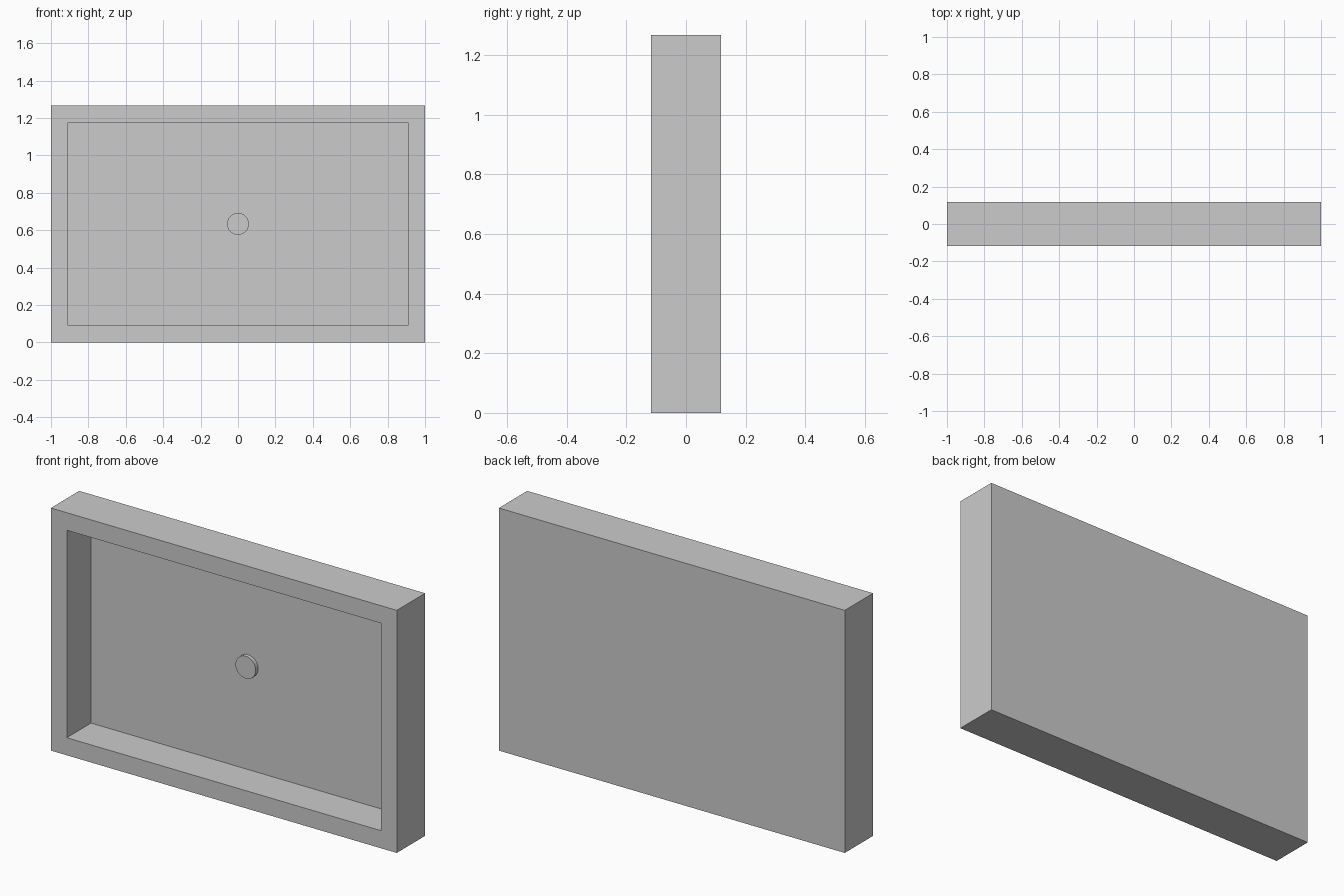
import bpy, bmesh
from math import pi
from mathutils import Matrix

if "Cube" in bpy.data.objects:
    bpy.data.objects.remove(bpy.data.objects["Cube"])

W, D, H = 2.0, 0.234, 1.268      # outer size
BORDER, DEPTH = 0.092, 0.2       # rim width and recess depth
FLOOR_Y = -D / 2 + DEPTH


def finish(name, bm):
    bmesh.ops.recalc_face_normals(bm, faces=bm.faces)
    mesh = bpy.data.meshes.new(name)
    bm.to_mesh(mesh)
    bm.free()
    obj = bpy.data.objects.new(name, mesh)
    bpy.context.collection.objects.link(obj)
    return obj


# Shallow box: inset the front face, then push it in to form the recess
bm = bmesh.new()
bmesh.ops.create_cube(bm, size=1, matrix=Matrix.Translation((0, 0, H / 2))
                      @ Matrix.Diagonal((W, D, H, 1)))
bm.normal_update()
front = min(bm.faces, key=lambda f: f.calc_center_median().y)
bmesh.ops.inset_region(bm, faces=[front], thickness=BORDER, use_even_offset=True)
floor = bmesh.ops.extrude_discrete_faces(bm, faces=[front])["faces"][0]
bmesh.ops.translate(bm, verts=floor.verts, vec=(0, DEPTH, 0))
finish("recessed_frame", bm)

# Small round button on the recess floor
PROUD, SUNK = 0.02, 0.005
bm = bmesh.new()
bmesh.ops.create_cone(bm, cap_ends=True, segments=16, radius1=0.059, radius2=0.059,
                      depth=PROUD + SUNK,
                      matrix=Matrix.Translation((0, FLOOR_Y + (SUNK - PROUD) / 2, H / 2))
                      @ Matrix.Rotation(pi / 2, 4, 'X') @ Matrix.Rotation(pi / 16, 4, 'Z'))
button = finish("centre_button", bm)
bpy.context.view_layer.objects.active = button
button.select_set(True)
bpy.ops.object.shade_smooth_by_angle()
